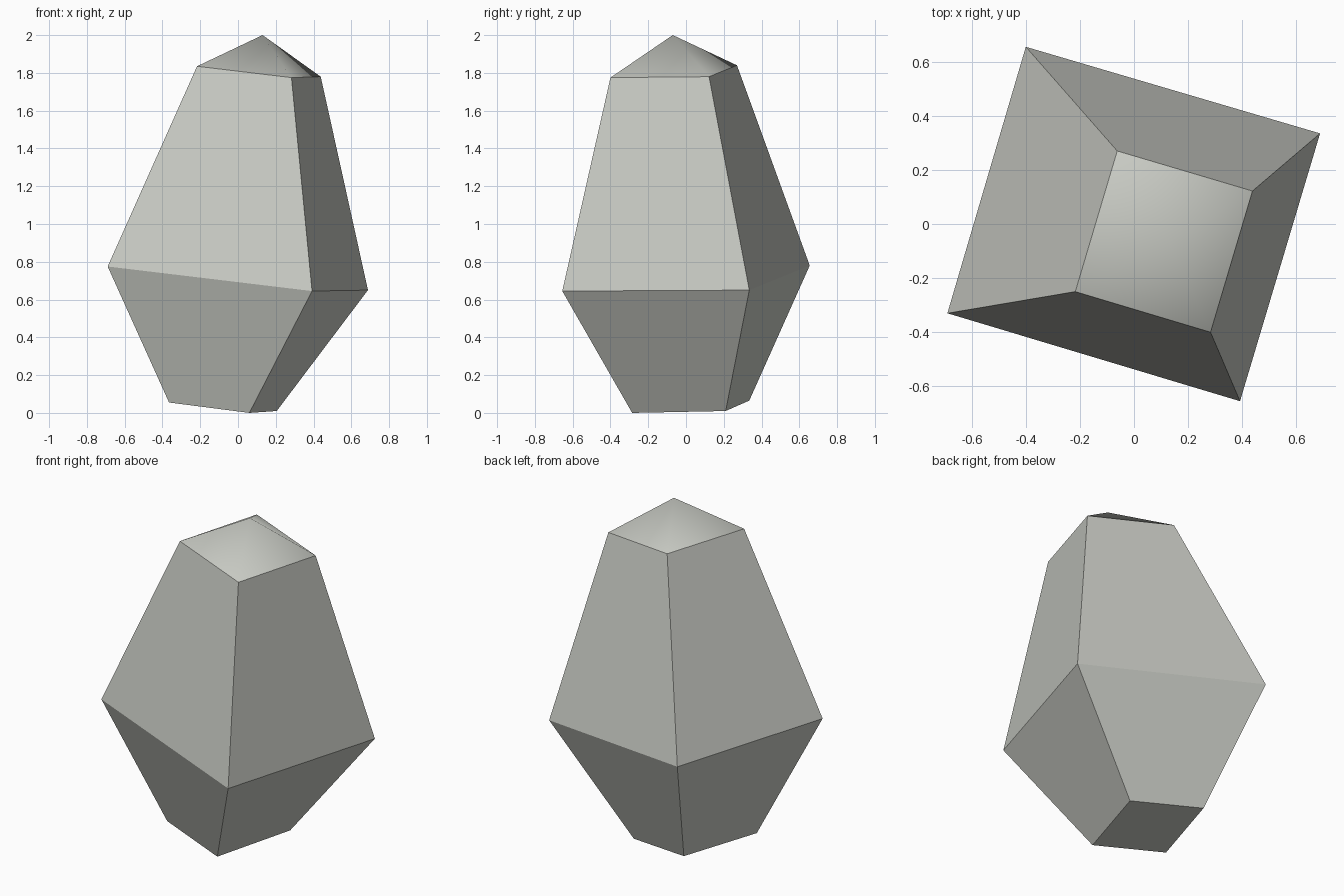
import bpy, bmesh

if "Cube" in bpy.data.objects:
    bpy.data.objects.remove(bpy.data.objects["Cube"])

stone = bpy.data.materials.new("pale_grey_stone")
stone.diffuse_color = (0.58, 0.595, 0.55, 1)
stone.use_nodes = True
stone.node_tree.nodes["Principled BSDF"].inputs["Base Color"].default_value = stone.diffuse_color

# Square cross-sections of the leaning stone, bottom to top
rings = [
    [(-0.365, -0.16, 0.055), (0.06, -0.285, 0.0), (0.205, 0.21, 0.01), (-0.22, 0.335, 0.065)],
    [(-0.69, -0.33, 0.775), (0.392, -0.655, 0.645), (0.688, 0.335, 0.65), (-0.40, 0.655, 0.78)],
    [(-0.217, -0.25, 1.835), (0.283, -0.40, 1.775), (0.438, 0.122, 1.78), (-0.062, 0.27, 1.84)],
]

bm = bmesh.new()
loops = [[bm.verts.new(p) for p in ring] for ring in rings]
apex = bm.verts.new((0.13, -0.07, 2.0))

# Base and sides
bm.faces.new(reversed(loops[0]))
for low, high in zip(loops, loops[1:]):
    for i in range(4):
        j = (i + 1) % 4
        bm.faces.new((low[i], low[j], high[j], high[i]))

# Softly shaded pyramid cap
for i in range(4):
    cap = bm.faces.new((loops[2][i], loops[2][(i + 1) % 4], apex))
    cap.smooth = True

# Every edge is crisp except the four meeting at the tip
for e in bm.edges:
    e.smooth = apex in e.verts

bmesh.ops.recalc_face_normals(bm, faces=bm.faces)
mesh = bpy.data.meshes.new("stone")
bm.to_mesh(mesh)
bm.free()
mesh.materials.append(stone)
bpy.context.collection.objects.link(bpy.data.objects.new("stone", mesh))
